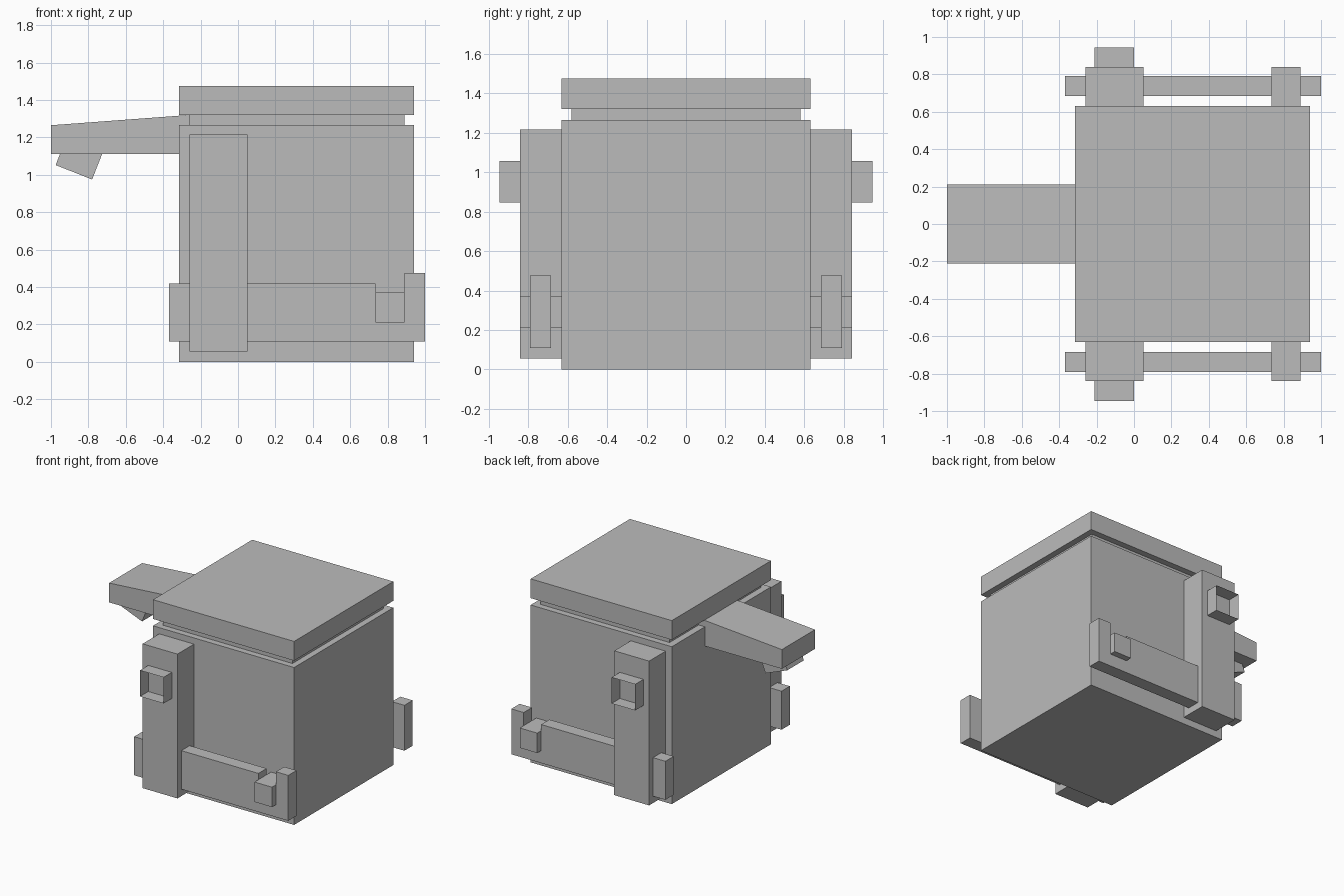
import bpy, bmesh
from mathutils import Vector

if "Cube" in bpy.data.objects:
    bpy.data.objects.remove(bpy.data.objects["Cube"], do_unlink=True)

GREY = (0.5, 0.5, 0.5, 1.0)
grey = bpy.data.materials.new("plain grey")
grey.use_nodes = True
grey.diffuse_color = GREY
grey.node_tree.nodes["Principled BSDF"].inputs["Base Color"].default_value = GREY


def prism(name, profile, y0, y1, mirror=False, open_front=False):
    """Extrude an (x, z) profile from y0 to y1, optionally mirrored to the back."""
    bm = bmesh.new()
    face = bm.faces.new([bm.verts.new((x, y0, z)) for x, z in profile])
    new = bmesh.ops.extrude_face_region(bm, geom=[face], use_keep_orig=True)["geom"]
    moved = [v for v in new if isinstance(v, bmesh.types.BMVert)]
    bmesh.ops.translate(bm, verts=moved, vec=(0, y1 - y0, 0))
    bmesh.ops.recalc_face_normals(bm, faces=bm.faces[:])
    if open_front:
        outer = [f for f in bm.faces if all(abs(v.co.y - y0) < 1e-5 for v in f.verts)]
        bmesh.ops.delete(bm, geom=outer, context='FACES_ONLY')
    mesh = bpy.data.meshes.new(name)
    bm.to_mesh(mesh)
    bm.free()
    mesh.materials.append(grey)
    obj = bpy.data.objects.new(name, mesh)
    bpy.context.scene.collection.objects.link(obj)
    if mirror:
        mod = obj.modifiers.new("mirror", 'MIRROR')
        mod.use_axis = (False, True, False)
        mod.use_mirror_merge = False
    return obj


def rect(x0, x1, z0, z1):
    return [(x0, z0), (x1, z0), (x1, z1), (x0, z1)]


# Main box, recessed neck and lid
prism("body", rect(-0.315, 0.94, 0, 1.265), -0.63, 0.63)
prism("neck", rect(-0.26, 0.89, 1.265, 1.32), -0.58, 0.58)
prism("lid", rect(-0.315, 0.94, 1.32, 1.475), -0.63, 0.63)

# Tapered spout with a tilted block below its tip
prism("spout", [(-1, 1.11), (-0.26, 1.11), (-0.26, 1.32), (-1, 1.265)], -0.21, 0.21)
corner = Vector((-0.975, 1.052))
along = Vector((0.195, -0.077))
up = Vector((0.055, 0.14))
prism("spout_block", [corner, corner + along, corner + along + up, corner + up],
      -0.105, 0.105)

# Side posts with open square sockets
prism("side_post", rect(-0.26, 0.05, 0.055, 1.215), -0.84, -0.63, mirror=True)
prism("post_socket", rect(-0.21, 0, 0.845, 1.055), -0.945, -0.84,
      mirror=True, open_front=True)

# Notched side rails resting on pegs
prism("side_rail",
      [(-0.37, 0.11), (1, 0.11), (1, 0.475), (0.89, 0.475),
       (0.89, 0.21), (0.735, 0.21), (0.735, 0.42), (-0.37, 0.42)],
      -0.79, -0.685, mirror=True)
prism("rail_peg", rect(0.735, 0.89, 0.21, 0.37), -0.84, -0.63, mirror=True)
